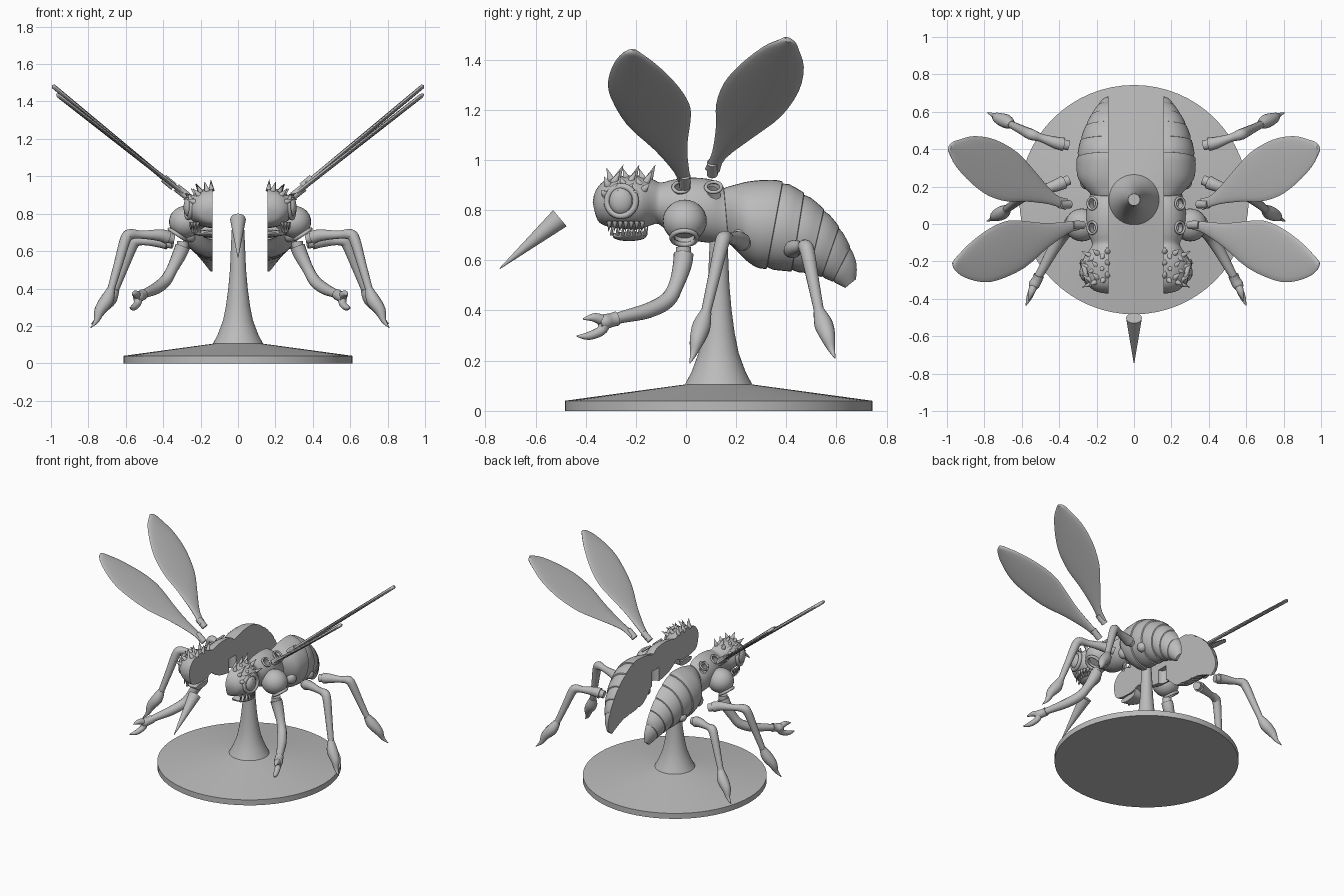
import bpy, bmesh, math
from mathutils import Vector, Matrix

cube = bpy.data.objects.get("Cube")
if cube:
    bpy.data.objects.remove(cube)

GREY = (0.5, 0.5, 0.5, 1)
grey = bpy.data.materials.new("plain grey")
grey.use_nodes = True
grey.diffuse_color = GREY
grey.node_tree.nodes["Principled BSDF"].inputs["Base Color"].default_value = GREY

SPLIT = 0.147   # inner flat face of each body half
SHIFT = 0.011   # sideways offset of the mirrored parts


def add_mesh(name, bm, angle=35):
    bmesh.ops.recalc_face_normals(bm, faces=bm.faces)
    me = bpy.data.meshes.new(name)
    bm.to_mesh(me)
    bm.free()
    me.materials.append(grey)
    ob = bpy.data.objects.new(name, me)
    bpy.context.collection.objects.link(ob)
    smooth(ob, angle)
    return ob


def smooth(ob, angle=35):
    bpy.ops.object.select_all(action='DESELECT')
    ob.select_set(True)
    bpy.context.view_layer.objects.active = ob
    bpy.ops.object.shade_smooth_by_angle(angle=math.radians(angle))


def mirror(ob, shift=SHIFT):
    """Name the part left, and add a right-hand copy."""
    twin = ob.copy()
    twin.data = ob.data.copy()
    twin.data.transform(Matrix.Scale(-1, 4, (1, 0, 0)))
    twin.data.flip_normals()
    bpy.context.collection.objects.link(twin)
    twin.name, ob.name = "right_" + ob.name, "left_" + ob.name
    for o in (ob, twin):
        o.location.x = shift


def spline(rows, steps):
    """Catmull-Rom interpolation of rows of numbers."""
    rows = [Vector(r) for r in rows]
    out = []
    for i in range(len(rows) - 1):
        p0, p1, p2 = rows[max(i - 1, 0)], rows[i], rows[i + 1]
        p3 = rows[min(i + 2, len(rows) - 1)]
        for s in range(steps):
            t = s / steps
            out.append(p1 + (p2 - p0) * t / 2 + (2 * p0 - 5 * p1 + 4 * p2 - p3) * t * t / 2
                       + (3 * p1 - p0 - 3 * p2 + p3) * t ** 3 / 2)
    return out + [rows[-1]]


def loft(name, sections, half=False, n=20):
    """Skin elliptical sections given as edge, opposite edge, depth vector."""
    bm = bmesh.new()
    rings = []
    for a, b, d in sections:
        if half:
            angles = [math.pi * (i / (n - 1) - 0.5) for i in range(n)]
        else:
            angles = [math.tau * i / n for i in range(n)]
        rings.append([bm.verts.new((a + b) / 2 + (a - b) / 2 * math.sin(t) + d * math.cos(t))
                      for t in angles])
    for r, s in zip(rings, rings[1:]):
        for i in range(n):
            j = (i + 1) % n
            bm.faces.new((r[i], r[j], s[j], s[i]))
    bm.faces.new(rings[0])
    bm.faces.new(rings[-1])
    return add_mesh(name, bm)


def half_loft(name, rows):
    """Half body from rows of top y, top z, bottom y, bottom z, width."""
    return loft(name, [(Vector((SPLIT, r[0], r[1])), Vector((SPLIT, r[2], r[3])),
                        Vector((r[4], 0, 0))) for r in rows], half=True)


def tube(bm, points, steps=4, n=14):
    """Tapered round limb through rows of x, y, z, radius."""
    pts = spline(points, steps)
    rings = []
    for i, p in enumerate(pts):
        q = (pts[min(i + 1, len(pts) - 1)] - pts[max(i - 1, 0)]).to_3d().normalized()
        u = q.cross(Vector((0.3, 1, 0.2))).normalized()
        v = q.cross(u)
        rings.append([bm.verts.new(p.to_3d() + (u * math.cos(t) + v * math.sin(t)) * max(p[3], 0.002))
                      for t in (math.tau * k / n for k in range(n))])
    for r, s in zip(rings, rings[1:]):
        for i in range(n):
            j = (i + 1) % n
            bm.faces.new((r[i], r[j], s[j], s[i]))
    bm.faces.new(rings[0])
    bm.faces.new(rings[-1])


def cone(bm, start, end, r1, r2=0.0, n=10):
    start, end = Vector(start), Vector(end)
    d = end - start
    m = Matrix.Translation((start + end) / 2) @ d.to_track_quat('Z', 'Y').to_matrix().to_4x4()
    bmesh.ops.create_cone(bm, cap_ends=True, segments=n, radius1=r1, radius2=r2,
                          depth=d.length, matrix=m)


def ball(bm, centre, size):
    bmesh.ops.create_uvsphere(bm, u_segments=24, v_segments=14, radius=1,
                              matrix=Matrix.Translation(centre) @ Matrix.Diagonal((*size, 1)))


def ring(name, centre, axis, radius, thick):
    """Raised rim around a socket or eye."""
    q = Vector(axis).to_track_quat('Z', 'Y')
    bpy.ops.mesh.primitive_torus_add(location=(0, 0, 0), major_radius=radius, minor_radius=thick,
                                     major_segments=28, minor_segments=8)
    ob = bpy.context.object
    ob.name = name
    ob.data.transform(Matrix.Translation(centre) @ q.to_matrix().to_4x4())
    ob.data.materials.append(grey)
    smooth(ob, 60)
    mirror(ob)


def drill(ob, start, end, radius):
    bm = bmesh.new()
    cone(bm, start, end, radius, radius, 20)
    cutter = add_mesh("cutter", bm)
    cutter.hide_render = True
    mod = ob.modifiers.new("hole", 'BOOLEAN')
    mod.operation, mod.object = 'DIFFERENCE', cutter
    bpy.context.view_layer.objects.active = ob
    bpy.ops.object.modifier_apply(modifier=mod.name)
    bpy.data.objects.remove(cutter)


# Display stand, turned from a profile
bm = bmesh.new()
profile = [(0, 0), (.613, 0), (.613, .04), (.134, .105), (.108, .155), (.08, .23), (.064, .31),
           (.052, .4), (.043, .5), (.038, .62), (.032, .74), (0, .74)]
verts = [bm.verts.new((r, 0, z)) for r, z in profile]
edges = [bm.edges.new(p) for p in zip(verts, verts[1:])]
bmesh.ops.spin(bm, geom=verts + edges, cent=(0, 0, 0), axis=(0, 0, 1), angle=math.tau, steps=64)
bmesh.ops.remove_doubles(bm, verts=bm.verts, dist=.0005)
stand = add_mesh("stand", bm, 25)
stand.location.y = .13

# Loose stinger in front
bm = bmesh.new()
cone(bm, (0, -.503, .768), (0, -.743, .567), .042, .002, 32)
add_mesh("stinger", bm)

# Body half: head, thorax, then abdomen with stepped segments
front = [(-.372, .83, -.362, .785, .03), (-.362, .875, -.345, .75, .08), (-.325, .918, -.3, .732, .12),
         (-.26, .935, -.24, .725, .14), (-.19, .938, -.18, .725, .135), (-.13, .922, -.14, .74, .1),
         (-.1, .91, -.11, .745, .088), (-.05, .922, -.07, .715, .105), (.03, .93, 0, .685, .12),
         (.11, .92, .09, .67, .115), (.15, .893, .17, .662, .1)]
rear = [(.19, .9, .2, .64, .13), (.245, .914, .24, .6, .163), (.32, .921, .28, .573, .172),
        (.385, .915, .32, .565, .17), (.47, .87, .42, .555, .152), (.55, .805, .49, .548, .125),
        (.61, .735, .54, .533, .097), (.655, .655, .585, .515, .065), (.68, .585, .615, .5, .04),
        (.678, .525, .635, .49, .02)]
rows = spline(front + rear, 3)
body = []
for i, r in enumerate(rows):
    body.append(r)
    if i % 3 == 0 and i // 3 in (10, 14, 15, 16, 17, 18):
        step = r.lerp(rows[i + 1], .08)
        mid = (step[0] + step[2]) / 2, (step[1] + step[3]) / 2
        body.append(Vector((*mid, *mid, 0)).lerp(step, .955))
half = half_loft("body_half", body)
drill(half, (SPLIT, .13, .6), (SPLIT, .13, .77), .04)
drill(half, (.30, -.02, .98), (.205, -.02, .85), .028)
drill(half, (.30, .11, .98), (.205, .11, .83), .028)
smooth(half)
mirror(half)
for y in (-.02, .11):
    ring("wing_socket", (.235, y, .892), (.65, 0, .75), .031, .007)

# Lower jaw, teeth and head spikes
mirror(half_loft("jaw", spline([(-.295, .705, -.29, .69, .04), (-.27, .712, -.265, .68, .085),
                                (-.215, .715, -.215, .677, .105), (-.17, .715, -.17, .685, .09),
                                (-.15, .74, -.155, .7, .05)], 3)))
bm = bmesh.new()
for k in range(7):
    y = -.305 + .022 * k
    x = SPLIT + .06 + .055 * math.sin(math.pi * (k + 1) / 9)
    cone(bm, (x, y, .755), (x + .006, y - .004, .712), .011)
    cone(bm, (x - .01, y + .01, .7), (x - .004, y + .008, .74), .009)
mirror(add_mesh("teeth", bm))
bm = bmesh.new()
for k in range(6):
    for a in (25, 52, 80):
        y = -.315 + .032 * k + .0004 * (a - 50)
        t = math.radians(a + (7 if k % 2 else -5))
        width = .135 - 2 * (y + .225) ** 2
        base = Vector((SPLIT + width * math.cos(t) * .98, y, .83 + .105 * math.sin(t)))
        lean = Vector((math.cos(t), .45 if k % 2 else -.35, math.sin(t))).normalized()
        cone(bm, base - lean * .012, base + lean * (.042 + .01 * (k % 2)), .016)
mirror(add_mesh("head_spikes", bm))

# Eyes
bm = bmesh.new()
ball(bm, (.272, -.258, .836), (.03, .048, .055))
mirror(add_mesh("eye", bm))
ring("eye_rim", (.274, -.258, .836), (1, -.25, .05), .059, .013)

# Shoulder sockets and the smaller leg sockets
bm = bmesh.new()
ball(bm, (.29, -.005, .757), (.09, .088, .085))
shoulder = add_mesh("shoulder", bm)
drill(shoulder, (.39, -.008, .61), (.322, -.006, .712), .042)
smooth(shoulder)
mirror(shoulder)
ring("shoulder_rim", (.336, -.007, .69), (.55, 0, -.83), .05, .01)
bm = bmesh.new()
ball(bm, (.265, .225, .69), (.035, .04, .042))
ball(bm, (.27, .42, .645), (.035, .034, .034))
mirror(add_mesh("leg_sockets", bm))

# Front leg with a two-fingered claw
bm = bmesh.new()
cone(bm, (.305, -.01, .652), (.31, -.01, .605), .031, .031, 18)
tube(bm, [(.307, -.01, .625, .04), (.325, -.015, .58, .038), (.365, -.04, .5, .03), (.4, -.075, .44, .032),
          (.45, -.15, .4, .031), (.505, -.25, .375, .024), (.525, -.285, .365, .022)])
tube(bm, [(.52, -.275, .368, .029), (.53, -.3, .361, .028), (.545, -.325, .355, .03), (.555, -.345, .35, .02)])
tube(bm, [(.545, -.325, .358, .022), (.56, -.365, .372, .018), (.575, -.41, .366, .003)])
tube(bm, [(.545, -.325, .345, .024), (.55, -.34, .318, .02), (.57, -.39, .298, .016), (.588, -.435, .298, .003)])
mirror(add_mesh("front_leg", bm))


def walking_leg(name, peg, hip, knee, ankle, tip):
    peg, hip, knee, ankle, tip = map(Vector, (peg, hip, knee, ankle, tip))
    bm = bmesh.new()
    cone(bm, peg, peg.lerp(hip, .6), .027, .027, 18)
    tube(bm, [(*peg.lerp(hip, .4), .036), (*hip, .032), (*hip.lerp(knee, .55), .022),
              (*knee.lerp(hip, .1), .029), (*knee.lerp(ankle, .1), .029),
              (*knee.lerp(ankle, .55), .024), (*ankle, .02)])
    heel = ankle.lerp(tip, .28) + Vector((-.008, 0, 0))
    tube(bm, [(*ankle, .022), (*heel, .037), (*ankle.lerp(tip, .55), .03),
              (*(ankle.lerp(tip, .78) - Vector((.006, 0, .008))), .014), (*tip, .002)])
    mirror(add_mesh(name, bm, 50))


walking_leg("middle_leg", (.36, .235, .665), (.43, .205, .685), (.605, .148, .69), (.69, .08, .395), (.798, .015, .19))
walking_leg("rear_leg", (.36, .42, .64), (.43, .435, .65), (.565, .48, .655), (.665, .53, .4), (.795, .595, .21))


def wing(name, rows, x0, z0, slope, shift):
    """Wing lying in a sloping plane, rows are leading y, z, trailing y, z."""
    normal = Vector((1, 0, -slope)).normalized()
    sections = []
    for r in spline(rows, 3):
        a, b = (Vector((x0 + (z - z0) * slope, y, z)) for y, z in (r[:2], r[2:]))
        sections.append((a, b, normal * min(.012, (a - b).length * .3)))
    ob = loft(name, sections)
    bm = bmesh.new()
    bm.from_mesh(ob.data)
    root = (sections[0][0] + sections[0][1]) / 2
    cone(bm, root - Vector((slope, 0, 1)).normalized() * .025, root + Vector((slope, 0, 1)) * .03, .022, .022, 16)
    bm.to_mesh(ob.data)
    bm.free()
    smooth(ob)
    mirror(ob, shift)


wing("front_wing", [(-.03, .91, .02, .91), (-.05, .955, .01, .98), (-.125, 1.04, .005, 1.06),
                    (-.235, 1.14, .02, 1.18), (-.3, 1.25, .005, 1.24), (-.31, 1.32, -.04, 1.305),
                    (-.285, 1.39, -.105, 1.37), (-.25, 1.428, -.165, 1.415), (-.215, 1.44, -.205, 1.44)],
     .29, .9, 1.28, SHIFT)
wing("rear_wing", [(.075, .965, .135, .955), (.105, 1.035, .16, 1.01), (.12, 1.14, .275, 1.095),
                   (.12, 1.22, .38, 1.175), (.15, 1.305, .45, 1.275), (.215, 1.38, .47, 1.37),
                   (.305, 1.45, .45, 1.44), (.375, 1.48, .435, 1.47), (.395, 1.487, .405, 1.485)],
     .35, .95, 1.2, 0)
